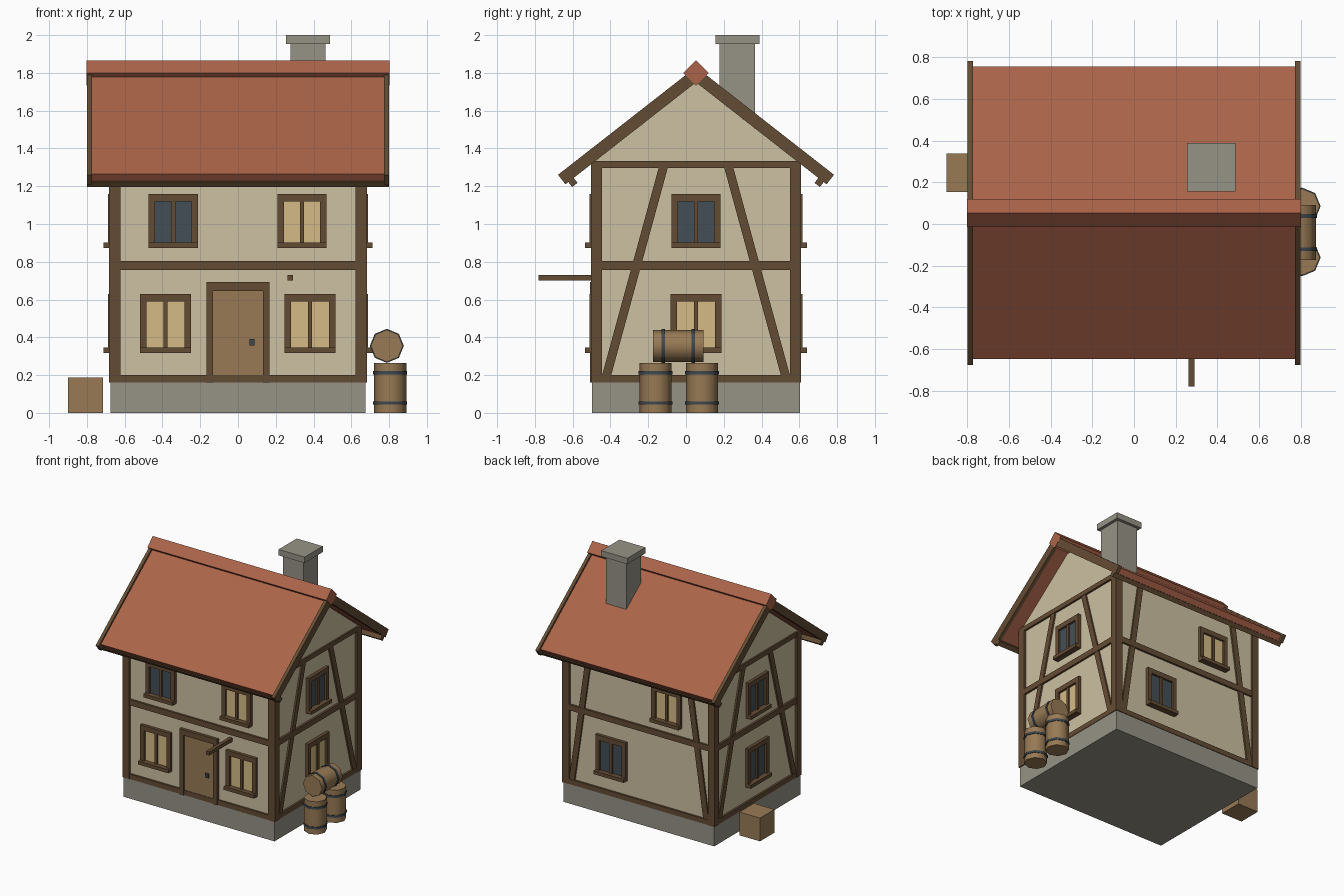
import bpy, bmesh, math
from mathutils import Matrix, Vector

if "Cube" in bpy.data.objects:
    bpy.data.objects.remove(bpy.data.objects["Cube"])

CY = 0.053                                   # house centre in y


def material(name, rgb):
    m = bpy.data.materials.new(name)
    m.diffuse_color = (*rgb, 1)
    m.use_nodes = True
    m.node_tree.nodes["Principled BSDF"].inputs["Base Color"].default_value = m.diffuse_color
    return m


PLASTER = material("plaster", (0.61, 0.53, 0.36))
ROOF = material("roof_tile", (0.41, 0.127, 0.067))
TIMBER = material("dark_timber", (0.127, 0.072, 0.034))
WOOD = material("light_wood", (0.314, 0.195, 0.089))
STONE = material("stone", (0.305, 0.292, 0.238))
LIT = material("lit_glass", (0.66, 0.497, 0.238))
DARK = material("dark_glass", (0.058, 0.078, 0.095))
IRON = material("iron", (0.048, 0.065, 0.08))


def finish(name, bm, mat, matrix=None):
    bmesh.ops.recalc_face_normals(bm, faces=bm.faces)
    me = bpy.data.meshes.new(name)
    bm.to_mesh(me)
    bm.free()
    me.materials.append(mat)
    ob = bpy.data.objects.new(name, me)
    if matrix is not None:
        ob.matrix_world = matrix
    bpy.context.collection.objects.link(ob)
    return ob


def boxes(name, mat, spans, matrix=None):
    """One object from boxes given as (x0, x1, y0, y1, z0, z1)."""
    bm = bmesh.new()
    for x0, x1, y0, y1, z0, z1 in spans:
        mid = Vector((x0 + x1, y0 + y1, z0 + z1)) / 2
        size = Matrix.Diagonal((x1 - x0, y1 - y0, z1 - z0, 1))
        bmesh.ops.create_cube(bm, size=1, matrix=Matrix.Translation(mid) @ size)
    return finish(name, bm, mat, matrix)


def prism(name, mat, points, move, matrix=None):
    """Extrude a closed outline along a vector."""
    bm = bmesh.new()
    face = bm.faces.new([bm.verts.new(p) for p in points])
    out = bmesh.ops.extrude_face_region(bm, geom=[face])
    verts = [v for v in out["geom"] if isinstance(v, bmesh.types.BMVert)]
    bmesh.ops.translate(bm, verts=verts, vec=move)
    return finish(name, bm, mat, matrix)


# Stone base, plaster body and gable
HX, HY = 0.675, 0.55
WX, WY = HX - 0.012, HY - 0.012
boxes("stone_base", STONE, [(-HX, HX, CY - HY, CY + HY, 0, 0.16)])
boxes("walls", PLASTER, [(-WX, WX, CY - WY, CY + WY, 0.16, 1.325)])
prism("gable", PLASTER, [(-0.667, CY - HY, 1.32), (-0.667, CY + HY, 1.32), (-0.667, CY, 1.75)],
      (1.334, 0, 0))

# Corner posts
PX, PY, PW = 0.682, 0.557, 0.06
for sx in (-1, 1):
    for sy in (-1, 1):
        xs = sorted((sx * PX, sx * (PX - PW)))
        ys = sorted((CY + sy * PY, CY + sy * (PY - PW)))
        boxes("corner_post", TIMBER, [(*xs, *ys, 0.16, 1.333)])


def window(name, u, z0, z1, width, glass, m):
    """Window on a wall whose plane is y = 0, outside towards -y."""
    a, b, f = u - width / 2, u + width / 2, 0.034
    boxes(name + "_frame", TIMBER, [
        (a, a + f, -0.025, 0.01, z0 + 0.02, z1),
        (b - f, b, -0.025, 0.01, z0 + 0.02, z1),
        (a + f, b - f, -0.025, 0.01, z1 - 0.04, z1),
        (u - 0.011, u + 0.011, -0.02, 0.01, z0 + 0.02, z1 - 0.04),
        (a, b, -0.049, 0.01, z0, z0 + 0.028)], m)
    boxes(name + "_glass", glass, [(a + f, b - f, -0.007, 0.001, z0 + 0.028, z1 - 0.04)], m)


def low_window(u, glass, m):
    window("lower_window", u, 0.317, 0.63, 0.27, glass, m)


def high_window(u, glass, m):
    window("upper_window", u, 0.873, 1.16, 0.26, glass, m)


def wall_matrix(degrees, distance):
    return (Matrix.Translation((0, CY, 0)) @ Matrix.Rotation(math.radians(degrees), 4, 'Z')
            @ Matrix.Translation((0, -distance, 0)))


# Rails and slanted braces: wall matrix, half length, brace foot and head offsets
front, back = wall_matrix(0, WY), wall_matrix(180, WY)
right, left = wall_matrix(90, WX), wall_matrix(-90, WX)
for m, half, brace in ((front, PX - PW, None), (back, PX - PW, (0.6, 0.44)),
                       (right, PY - PW, (0.473, 0.173)), (left, PY - PW, (0.473, 0.173))):
    boxes("wall_rails", TIMBER, [(-half, half, -0.016, 0.01, a, b)
                                 for a, b in ((0.16, 0.2), (0.757, 0.803), (1.296, 1.333))], m)
    if brace:
        foot, head = brace
        for s in (-1, 1):
            pts = [(s * foot + 0.024, -0.013, 0.2), (s * foot - 0.024, -0.013, 0.2),
                   (s * head - 0.024, -0.013, 1.3), (s * head + 0.024, -0.013, 1.3)]
            prism("wall_brace", TIMBER, pts, (0, 0.02, 0), m)

# Windows
low_window(-0.384, LIT, front)
low_window(0.381, LIT, front)
high_window(-0.343, DARK, front)
high_window(0.339, LIT, front)
low_window(0, LIT, right)
high_window(0, DARK, right)
low_window(0, DARK, left)
high_window(0, DARK, left)
low_window(-0.245, DARK, back)
high_window(0.25, LIT, back)

# Door with frame and handle
boxes("door", WOOD, [(-0.132, 0.132, -0.012, 0.01, 0.16, 0.646)], front)
boxes("door_frame", TIMBER, [(-0.168, -0.132, -0.022, 0.01, 0.16, 0.646),
                             (0.132, 0.168, -0.022, 0.01, 0.16, 0.646),
                             (-0.168, 0.168, -0.024, 0.01, 0.646, 0.692)], front)
boxes("door_handle", IRON, [(0.061, 0.088, -0.022, 0, 0.357, 0.391)], front)

# Pole over the door side
boxes("sign_pole", TIMBER, [(0.262, 0.291, -0.781, CY - WY, 0.701, 0.73)])

# Roof, laid out by distance down the slope and height above its underside
ANGLE = math.radians(38)
C, S = math.cos(ANGLE), math.sin(ANGLE)
APEX = 1.75


def slope(x, side, d, n):
    return (x, CY + side * (d * C + n * S), APEX - d * S + n * C)


def chevron(name, mat, x0, x1, n0, n1, length):
    pts = [slope(x0, -1, length, n0), slope(x0, -1, length, n1), (x0, CY, APEX + n1 / C),
           slope(x0, 1, length, n1), slope(x0, 1, length, n0), (x0, CY, APEX + n0 / C)]
    prism(name, mat, pts, (x1 - x0, 0, 0))


chevron("roof_slab", ROOF, -0.773, 0.773, 0.003, 0.05, 0.852)
chevron("verge_board_left", TIMBER, -0.8, -0.773, 0, 0.064, 0.877)
chevron("verge_board_right", TIMBER, 0.773, 0.8, 0, 0.064, 0.877)
for s in (-1, 1):
    prism("eave_beam", TIMBER, [slope(-0.8, s, d, n) for d, n in
                                ((0.822, -0.033), (0.858, -0.033), (0.858, 0.002), (0.822, 0.002))],
          (1.6, 0, 0))
prism("ridge_cap", ROOF, [(-0.801, CY + a, 1.799 + b) for a, b in
                          ((0, 0.067), (0.067, 0), (0, -0.067), (-0.067, 0))], (1.602, 0, 0))

# Chimney
boxes("chimney", STONE, [(0.279, 0.463, 0.177, 0.364, 1.45, 1.952),
                         (0.254, 0.487, 0.156, 0.388, 1.952, 2.0)])

# Crate
boxes("crate", WOOD, [(-0.9, -0.715, 0.154, 0.339, 0, 0.188)])


def smooth_sides(ob):
    bpy.ops.object.select_all(action='DESELECT')
    ob.select_set(True)
    bpy.context.view_layer.objects.active = ob
    bpy.ops.object.shade_smooth_by_angle(angle=math.radians(50))


def drum(name, mat, radius, depth, offset, m):
    bm = bmesh.new()
    bmesh.ops.create_cone(bm, cap_ends=True, segments=8, radius1=radius, radius2=radius,
                          depth=depth, matrix=Matrix.Translation((0, 0, offset)))
    smooth_sides(finish(name, bm, mat, m))


# Barrels: two standing, one lying on top
LIE = Matrix.Rotation(math.radians(90), 4, 'X')
for pos, turn in (((0.806, -0.161, 0.1325), Matrix()), ((0.806, 0.085, 0.1325), Matrix()),
                  ((0.788, -0.041, 0.355), LIE)):
    m = Matrix.Translation(pos) @ turn
    bpy.context.view_layer.update()
    drum("barrel", WOOD, 0.085, 0.265, 0, m)
    for z in (-0.08, 0.08):
        drum("barrel_hoop", IRON, 0.09, 0.018, z, m)
